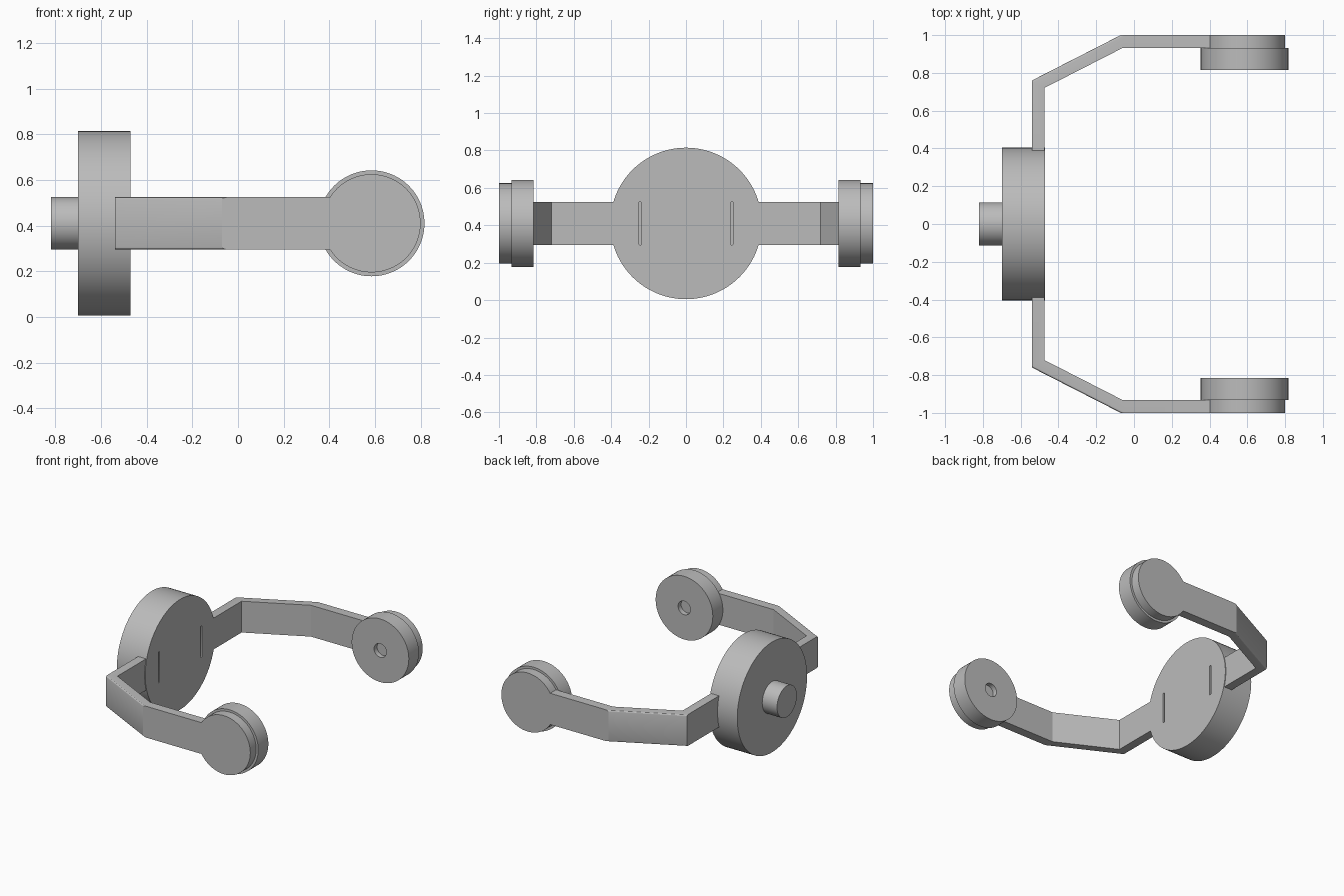
import bpy, bmesh, math
from mathutils import Matrix, Vector

if "Cube" in bpy.data.objects:
    bpy.data.objects.remove(bpy.data.objects["Cube"])

MID = 0.41            # height of every disc axis
ARM_LOW, ARM_HIGH = 0.295, 0.525
PAD_X = 0.585

grey = bpy.data.materials.new("plain grey")
grey.use_nodes = True
tone = (0.5, 0.5, 0.5, 1)
grey.diffuse_color = tone
grey.node_tree.nodes["Principled BSDF"].inputs["Base Color"].default_value = tone


def make(name, bm):
    bmesh.ops.recalc_face_normals(bm, faces=bm.faces)
    mesh = bpy.data.meshes.new(name)
    bm.to_mesh(mesh)
    bm.free()
    mesh.materials.append(grey)
    obj = bpy.data.objects.new(name, mesh)
    bpy.context.collection.objects.link(obj)
    return obj


def disc(name, axis, start, end, radius, x=0, y=0):
    """Cylinder along the x or y axis, between start and end."""
    bm = bmesh.new()
    bmesh.ops.create_cone(bm, cap_ends=True, segments=96, radius1=radius,
                          radius2=radius, depth=end - start)
    middle = (start + end) / 2
    if axis == "X":
        place, turn = Vector((middle, y, MID)), Matrix.Rotation(math.pi / 2, 4, "Y")
    else:
        place, turn = Vector((x, middle, MID)), Matrix.Rotation(math.pi / 2, 4, "X")
    bm.transform(Matrix.Translation(place) @ turn)
    return make(name, bm)


def combine(obj, other, operation):
    mod = obj.modifiers.new(operation.lower(), "BOOLEAN")
    mod.operation, mod.object, mod.solver = operation, other, "EXACT"
    other.hide_render = True
    other.hide_viewport = True


def mirror_y(obj):
    mod = obj.modifiers.new("mirror", "MIRROR")
    mod.use_axis = (False, True, False)


def smooth(obj):
    bpy.ops.object.select_all(action="DESELECT")
    obj.select_set(True)
    bpy.context.view_layer.objects.active = obj
    bpy.ops.object.shade_smooth_by_angle(angle=math.radians(25))


def bake(obj):
    """Apply the modifiers so the helper shapes can be dropped."""
    graph = bpy.context.evaluated_depsgraph_get()
    mesh = bpy.data.meshes.new_from_object(obj.evaluated_get(graph))
    helpers = [m.object for m in obj.modifiers if m.type == "BOOLEAN"]
    obj.modifiers.clear()
    obj.data = mesh
    for helper in helpers:
        bpy.data.objects.remove(helper)


# Large rear disc with two narrow vertical slots, and its knob
hub = disc("main_disc", "X", -0.70, -0.47, 0.405)
for side in (-1, 1):
    bm = bmesh.new()
    bmesh.ops.create_cube(bm, size=1)
    bm.transform(Matrix.Translation((-0.47, side * 0.245, MID))
                 @ Matrix.Diagonal((0.12, 0.016, 0.23, 1)))
    bmesh.ops.bevel(bm, geom=[e for e in bm.edges
                              if abs(e.verts[0].co.x - e.verts[1].co.x) > 0.1],
                    offset=0.007, segments=3, profile=0.5, affect="EDGES")
    combine(hub, make("slot_cutter", bm), "DIFFERENCE")
bake(hub)
smooth(hub)
smooth(disc("knob", "X", -0.82, -0.70, 0.115))

# Bent strap arm, extruded upwards from its plan outline
outline = [(-0.54, 0.32), (-0.54, 0.76), (-0.07, 1.0), (PAD_X, 1.0),
           (PAD_X, 0.932), (-0.06, 0.932), (-0.475, 0.72), (-0.475, 0.32)]
bm = bmesh.new()
base = bm.faces.new([bm.verts.new((x, y, ARM_LOW)) for x, y in outline])
grown = bmesh.ops.extrude_face_region(bm, geom=[base])["geom"]
bmesh.ops.translate(bm, vec=(0, 0, ARM_HIGH - ARM_LOW),
                    verts=[v for v in grown if isinstance(v, bmesh.types.BMVert)])


# Rounded outer edges on the slanted stretch
def slanted_outer(edge):
    a, b = (v.co for v in edge.verts)
    return abs(a.x - b.x) > 0.44 and abs(a.y - b.y) > 0.22


bmesh.ops.bevel(bm, geom=[e for e in bm.edges if slanted_outer(e)],
                offset=0.012, segments=3, profile=0.5, affect="EDGES")
arm = make("side_arms", bm)
combine(arm, disc("arm_end", "Y", 0.932, 1.0, 0.215, x=PAD_X), "UNION")
mirror_y(arm)
bake(arm)
smooth(arm)

# Inner pads with a shallow round recess
pad = disc("side_pads", "Y", 0.815, 0.932, 0.232, x=PAD_X)
combine(pad, disc("recess_cutter", "Y", 0.75, 0.85, 0.05, x=PAD_X), "DIFFERENCE")
mirror_y(pad)
bake(pad)
smooth(pad)
